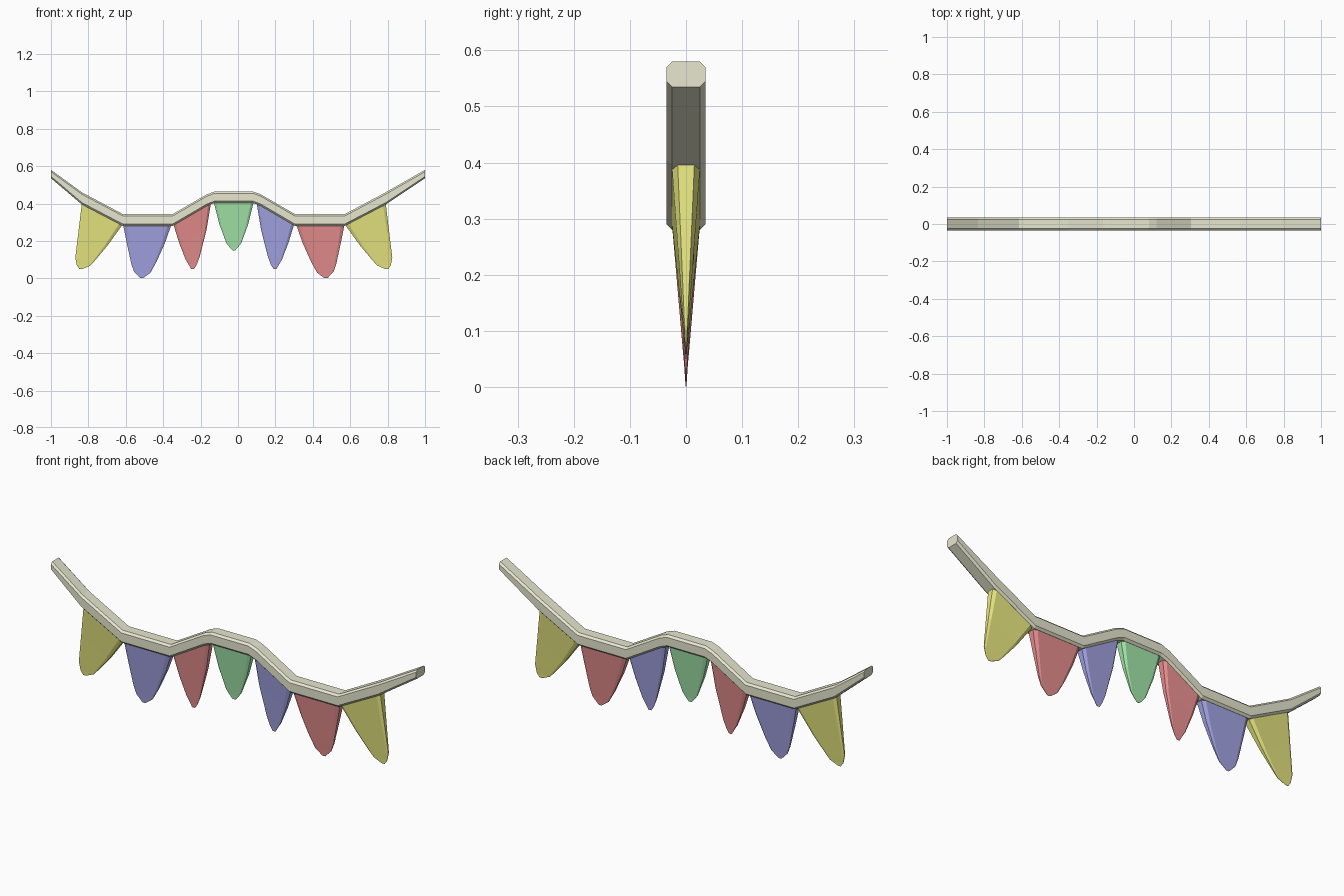
import bpy, bmesh

if "Cube" in bpy.data.objects:
    bpy.data.objects.remove(bpy.data.objects["Cube"])

AXIS = -0.045  # the garland mirrors about x = AXIS / 2


def material(name, rgb):
    m = bpy.data.materials.new(name)
    m.diffuse_color = (*rgb, 1)
    m.use_nodes = True
    m.node_tree.nodes["Principled BSDF"].inputs["Base Color"].default_value = m.diffuse_color
    return m


CREAM = material("cream", (0.80, 0.80, 0.63))
YELLOW = material("yellow", (0.80, 0.80, 0.22))
BLUE = material("blue", (0.37, 0.37, 0.78))
RED = material("red", (0.80, 0.27, 0.27))
GREEN = material("green", (0.37, 0.80, 0.40))


def loft(name, rings, mat):
    """Skin a list of equal vertex rings and cap both ends."""
    bm = bmesh.new()
    rows = [[bm.verts.new(p) for p in ring] for ring in rings]
    n = len(rows[0])
    for a, b in zip(rows, rows[1:]):
        for i in range(n):
            j = (i + 1) % n
            bm.faces.new((a[i], a[j], b[j], b[i]))
    bm.faces.new(rows[0])
    bm.faces.new(rows[-1])
    bmesh.ops.remove_doubles(bm, verts=bm.verts, dist=1e-5)
    bmesh.ops.recalc_face_normals(bm, faces=bm.faces)
    me = bpy.data.meshes.new(name)
    bm.to_mesh(me)
    bm.free()
    me.materials.append(mat)
    ob = bpy.data.objects.new(name, me)
    bpy.context.collection.objects.link(ob)


def rope_ring(x, bottom, top, w=0.035, c=0.01):
    """Chamfered rectangular cross-section of the rope."""
    v = w - c
    return [(x, -v, bottom), (x, v, bottom), (x, w, bottom + c), (x, w, top - c),
            (x, v, top), (x, -v, top), (x, -w, top - c), (x, -w, bottom + c)]


# Rope: x, underside, top of the left half, mirrored to the right
half = [(-0.835, 0.395, 0.46), (-0.615, 0.28, 0.343), (-0.35, 0.28, 0.343),
        (-0.165, 0.388, 0.45), (-0.125, 0.403, 0.464)]
path = [(-1, 0.535, 0.58)] + half
path += [(AXIS - x, b, t) for x, b, t in reversed(half)] + [(1, 0.535, 0.58)]
loft("rope", [rope_ring(*p) for p in path], CREAM)


def flag(name, left, right, tip, mat):
    """Wedge pennant: thick at the rope, thinning to a rounded tip."""
    rings = []
    for (xl, zl), (xr, zr) in zip(left, right):
        hl = 0.025 * (zl - tip[1]) / (left[0][1] - tip[1])
        hr = 0.025 * (zr - tip[1]) / (right[0][1] - tip[1])
        d = (xr - xl) * 0.07
        dz = (zr - zl) * 0.07
        rings.append([(xl, -hl * .6, zl), (xl + d, -hl, zl + dz),
                      (xr - d, -hr, zr - dz), (xr, -hr * .6, zr),
                      (xr, hr * .6, zr), (xr - d, hr, zr - dz),
                      (xl + d, hl, zl + dz), (xl, hl * .6, zl)])
    # Flattened end row around the tip
    e = 0.008
    x, z = tip
    rings.append([(x + s * e, y * 0.0008, z) for s, y in
                  ((-1, -.6), (-.8, -1), (.8, -1), (1, -.6),
                   (1, .6), (.8, 1), (-.8, 1), (-1, .6))])
    loft(name, rings, mat)


def mirrored(pts):
    return [(AXIS - x, z) for x, z in pts]


# Flag outlines: left edge, right edge, tip
outer = ([(-0.835, 0.40), (-0.853, 0.25), (-0.87, 0.11), (-0.862, 0.07)],
         [(-0.62, 0.283), (-0.70, 0.172), (-0.765, 0.095), (-0.79, 0.068)], (-0.84, 0.05))
wide = ([(-0.615, 0.29), (-0.595, 0.19), (-0.57, 0.075), (-0.556, 0.035)],
        [(-0.355, 0.29), (-0.39, 0.19), (-0.435, 0.09), (-0.468, 0.03)], (-0.515, 0.001))
slim = ([(-0.345, 0.288), (-0.315, 0.19), (-0.28, 0.10), (-0.262, 0.07)],
        [(-0.145, 0.40), (-0.168, 0.26), (-0.205, 0.115), (-0.221, 0.072)], (-0.243, 0.05))
mid_left = [(-0.13, 0.41), (-0.10, 0.29), (-0.063, 0.19), (-0.046, 0.167)]

for name, (left, right, tip), lm, rm in (("outer_flag", outer, YELLOW, YELLOW),
                                         ("wide_flag", wide, BLUE, RED),
                                         ("slim_flag", slim, RED, BLUE)):
    flag(name + "_left", left, right, tip, lm)
    flag(name + "_right", mirrored(right), mirrored(left), (AXIS - tip[0], tip[1]), rm)
flag("middle_flag", mid_left, mirrored(mid_left), (AXIS / 2, 0.15), GREEN)
